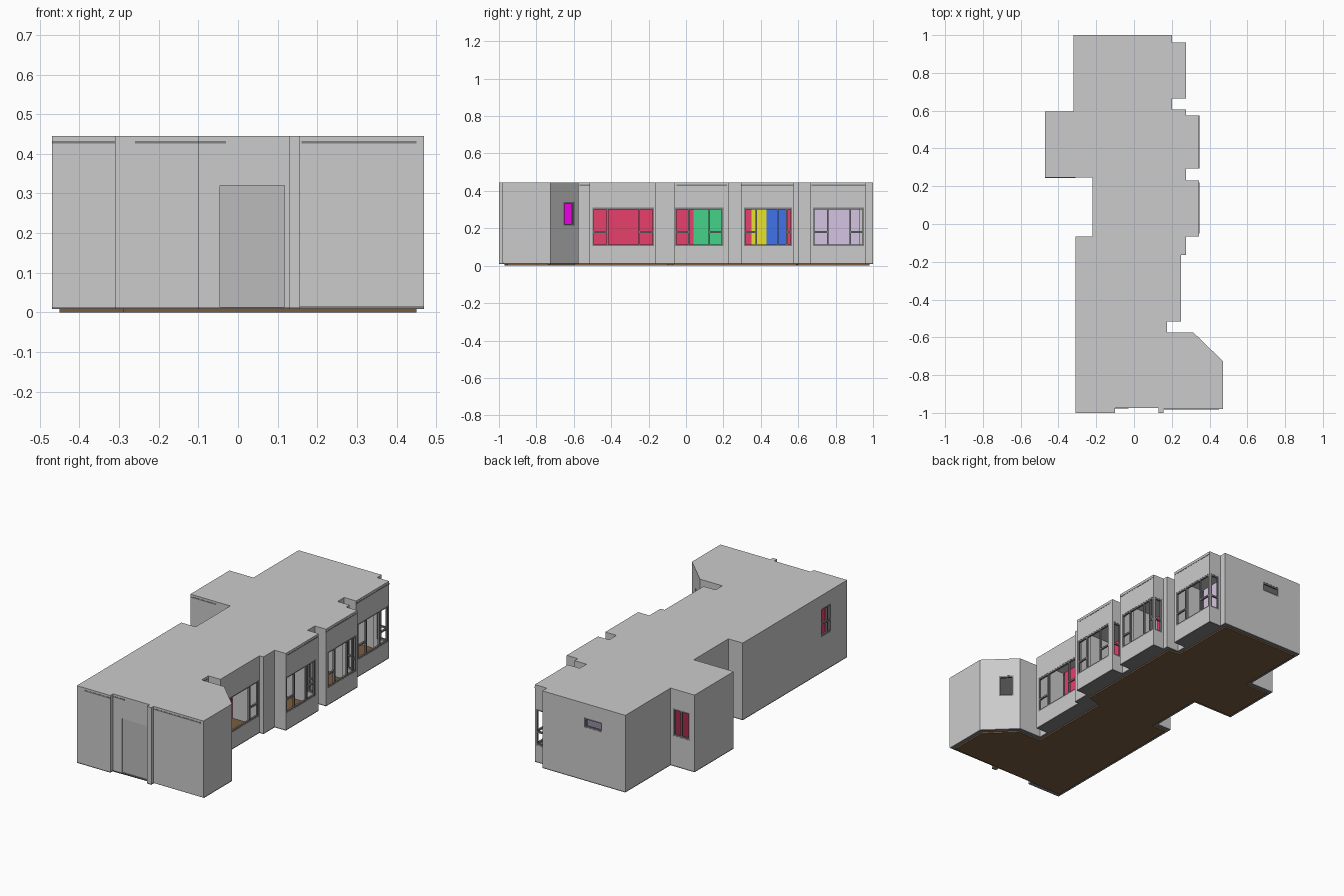
import bpy, bmesh, math
from mathutils import Vector, Matrix

if "Cube" in bpy.data.objects:
    bpy.data.objects.remove(bpy.data.objects["Cube"])

MATS = {}
COLORS = {
    "red": (0.8, 0.05, 0.15, 1), "green": (0.06, 0.65, 0.25, 1), "yellow": (0.8, 0.77, 0.03, 1),
    "blue": (0.05, 0.17, 0.83, 1), "purple": (0.66, 0.55, 0.75, 1), "magenta": (0.85, 0.0, 0.8, 1),
    "brown": (0.2, 0.11, 0.05, 1), "dark": (0.22, 0.22, 0.23, 1), "door_grey": (0.5, 0.5, 0.5, 1)}


def finish(bm, name, color=None):
    bmesh.ops.recalc_face_normals(bm, faces=bm.faces)
    me = bpy.data.meshes.new(name)
    bm.to_mesh(me)
    bm.free()
    ob = bpy.data.objects.new(name, me)
    bpy.context.collection.objects.link(ob)
    if color:
        if color not in MATS:
            MATS[color] = bpy.data.materials.new(color)
            MATS[color].diffuse_color = COLORS[color]
        me.materials.append(MATS[color])
    return ob


def add_box(bm, c, s, ang=0):
    m = Matrix.Translation(c) @ Matrix.Rotation(ang, 4, 'Z') @ Matrix.Diagonal((*s, 1))
    bmesh.ops.create_cube(bm, size=1, matrix=m)


def box(name, x, y, z, color=None):
    bm = bmesh.new()
    add_box(bm, [(a + b) / 2 for a, b in (x, y, z)], [b - a for a, b in (x, y, z)])
    return finish(bm, name, color)


def prism(name, pts, z0, z1, color=None):
    bm = bmesh.new()
    f = bm.faces.new([bm.verts.new((x, y, z0)) for x, y in pts])
    r = bmesh.ops.extrude_face_region(bm, geom=[f])
    for v in r["geom"]:
        if isinstance(v, bmesh.types.BMVert):
            v.co.z = z1
    return finish(bm, name, color)


def inset(pts, t):
    out, n = [], len(pts)
    for i in range(n):
        a, b, c = (Vector(pts[(i + k) % n]) for k in (-1, 0, 1))
        d1, d2 = (b - a).normalized(), (c - b).normalized()
        n1, n2 = Vector((-d1.y, d1.x)), Vector((-d2.y, d2.x))
        out.append(tuple(b + (n1 + n2) / (1 + n1.dot(n2)) * t))
    return out


# Floor plan, running clockwise from the back left corner
right_side = [(0.2, 1), (0.2, .96), (.275, .96), (.275, .665), (.2, .665), (.2, .605), (.275, .605),
              (.275, .575), (.345, .575), (.345, .295), (.275, .295), (.275, .23), (.345, .23),
              (.345, -.065), (.275, -.065), (.275, -.165), (.25, -.165), (.25, -.515),
              (.175, -.515), (.175, -.575), (.315, -.575), (.47, -.725)]
left_side = [(-.31, -.065), (-.22, -.065), (-.22, .245), (-.47, .245), (-.47, .595),
             (-.32, .595), (-.32, 1)]
plan = (right_side + [(.47, -.975), (-.31, -.975)] + left_side)[::-1]
T, TOP = 0.014, 0.445

# Hollow shell with roof
shell = prism("walls_and_roof", plan, .014, TOP)
cutters = [prism("room_cutter", inset(plan, T), .022, .425)]
frames = bmesh.new()


def window(p0, p1, z0, z1, mullions=(), rail=None):
    """Cut an opening between two plan points and fill it with frame bars."""
    a, b = Vector(p0), Vector(p1)
    d = b - a
    L, ang, u = d.length, math.atan2(d.y, d.x), d.normalized()
    n = Vector((-u.y, u.x)) * 0.006
    mid, zc, w = (a + b) / 2, (z0 + z1) / 2, 0.009
    bm = bmesh.new()
    add_box(bm, (*mid, zc), (L, .04, z1 - z0), ang)
    cutters.append(finish(bm, "window_cutter"))
    stops = [0, *mullions, L]
    for s in stops:
        s = min(max(s, w / 2), L - w / 2)
        add_box(frames, (*(a + u * s + n), zc), (w, .01, z1 - z0), ang)
    for z in (z0 + w / 2, z1 - w / 2):
        add_box(frames, (*(mid + n), z), (L, .01, w), ang)
    if rail:
        for s, e in {(stops[0], stops[1]), (stops[-2], stops[-1])}:
            add_box(frames, (*(a + u * (s + e) / 2 + n), rail), (e - s, .01, w), ang)


# Large bay windows on the right, the back three turning the corner
for x, y0, y1, mull in ((.25, -.5, -.17, (.08, .25)), (.345, -.06, .2, (.075, .185)),
                        (.345, .31, .568, (.065, .18, .23)), (.275, .678, .953, (.08, .2))):
    window((x, y0), (x, y1), .105, .31, mull, .18)
for x0, x1, y in ((.285, .338, .23), (.285, .338, .575), (.21, .268, .96)):
    window((x1, y), (x0, y), .105, .31, (), .18)
# Small windows: angled wall, back slot, annex, left wall
window((.398, -.655), (.341, -.6), .215, .34)
window((-.065, 1), (-.175, 1), .31, .365)
window((-.335, .595), (-.44, .595), .18, .335, (.05,))
window((-.31, -.765), (-.31, -.855), .21, .37, (.06,), .28)
# Doorway recess
cutters.append(box("door_cutter", (-.045, .117), (-1.1, -.95), (.014, .32)))

for c in cutters:
    m = shell.modifiers.new("cut", 'BOOLEAN')
    m.operation, m.solver, m.object = 'DIFFERENCE', 'EXACT', c
dg = bpy.context.evaluated_depsgraph_get()
cut_mesh = bpy.data.meshes.new_from_object(shell.evaluated_get(dg))
shell.modifiers.clear()
shell.data = cut_mesh
for c in cutters:
    bpy.data.objects.remove(c)
finish(frames, "window_frames", "dark")

# Front door and the projecting front wall pieces
box("front_door", (-.045, .117), (-.97, -.962), (.014, .32), "door_grey")
box("front_wall_left", (-.31, -.1), (-1, -.975), (.014, TOP))
box("front_post", (.13, .157), (-1, -.975), (.014, TOP))
box("front_wall_right", (.157, .47), (-.98, -.975), (.014, TOP))

# Dark base band and brown ground slab
prism("base_band", plan, .008, .014, "dark")
box("base_band_left", (-.31, -.1), (-1, -.975), (.008, .014), "dark")
box("base_band_post", (.13, .157), (-1, -.975), (.008, .014), "dark")
prism("ground_slab", [(-.29, -.97), (.45, -.955), (.45, -.735), (.305, -.595), (.16, -.595), (.16, -.1),
                      (.25, -.07), (.25, .59), (.18, .6), (.18, .98), (-.3, .98), (-.3, .575),
                      (-.45, .575), (-.45, .265), (-.2, .265), (-.2, -.085), (-.29, -.085)],
      0, .009, "brown")
prism("inner_floor", inset(plan, T), .02, .024, "brown")

# Thin dark shadow gaps under the roof edge
Z = (.426, .433)
for x0, x1, y in ((-.47, -.31, .245), (-.26, -.1, -1), (-.1, -.03, -.975), (.16, .45, -.98)):
    box("front_roof_gap", (x0, x1), (y - .001, y + .004), Z, "dark")
for y0, y1, x in ((-.05, .22, .345), (.295, .575, .345), (.67, .96, .275), (-.57, -.515, .175)):
    box("right_roof_gap", (x - .004, x + .001), (y0, y1), Z, "dark")

# Coloured room walls seen through the windows
H = (.024, .425)
for y0, y1, col in ((-.515, .04, "red"), (.04, .25, "green"), (.262, .35, "red"), (.35, .43, "yellow"),
                    (.43, .545, "blue"), (.645, .93, "purple")):
    box(col + "_room_wall", (.04, .055), (y0, y1), H, col)
box("magenta_room_wall", (.2, .212), (-.74, -.59), H, "magenta")
box("red_front_room_wall", (-.2, -.188), (-.96, -.52), H, "red")
box("yellow_annex_wall", (-.45, -.33), (.42, .43), H, "yellow")
box("red_annex_wall", (-.33, -.318), (.26, .58), H, "red")
box("purple_back_wall", (-.3, .04), (.645, .655), H, "purple")
# Grey cross walls between rooms
for y, x1 in ((-.53, .165), (-.12, .265), (.255, .265), (.63, .19)):
    box("cross_wall", (.055, x1), (y - .006, y + .006), H)

for m in bpy.data.materials:
    if m.users and not m.is_grease_pencil:
        m.use_nodes = True
        m.node_tree.nodes["Principled BSDF"].inputs["Base Color"].default_value = m.diffuse_color
